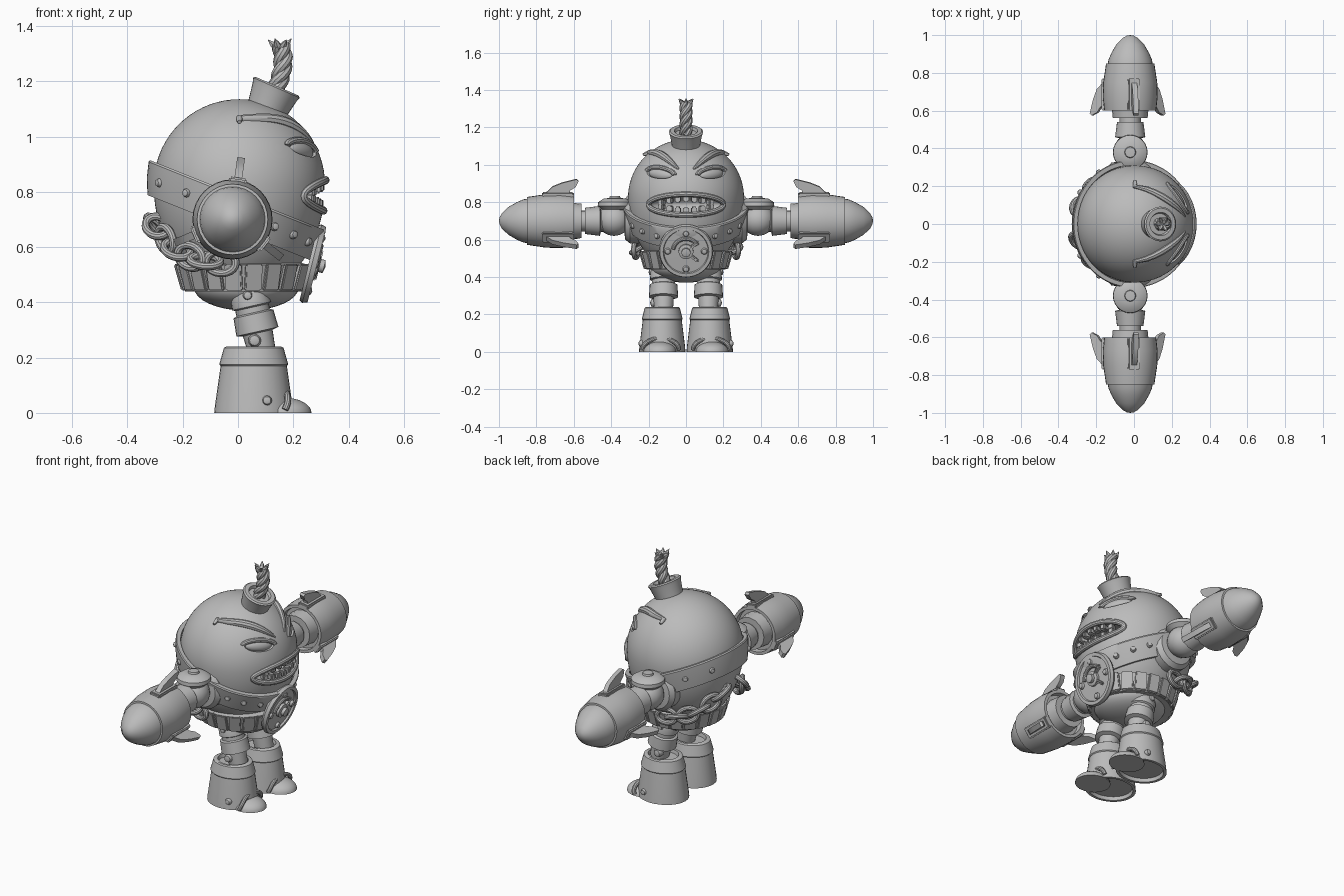
import bpy, bmesh
from math import sin, cos, pi, radians, sqrt
from mathutils import Matrix, Vector

if "Cube" in bpy.data.objects:
    bpy.data.objects.remove(bpy.data.objects["Cube"])

gray = bpy.data.materials.new("plain_gray")
gray.use_nodes = True
gray.diffuse_color = (0.5, 0.5, 0.5, 1)
gray.node_tree.nodes["Principled BSDF"].inputs["Base Color"].default_value = (0.5, 0.5, 0.5, 1)
parts = []


def add(name, mesh):
    ob = bpy.data.objects.new(name, mesh)
    bpy.context.scene.collection.objects.link(ob)
    mesh.materials.clear()
    mesh.materials.append(gray)
    parts.append(ob)
    return ob


def finish(name, bm, mat=Matrix()):
    bmesh.ops.transform(bm, matrix=mat, verts=bm.verts)
    bmesh.ops.remove_doubles(bm, verts=bm.verts, dist=1e-5)
    bmesh.ops.recalc_face_normals(bm, faces=bm.faces)
    mesh = bpy.data.meshes.new(name)
    bm.to_mesh(mesh)
    bm.free()
    return add(name, mesh)


def aim(loc, direction):
    q = Vector(direction).to_track_quat('Z', 'Y')
    return Matrix.Translation(loc) @ q.to_matrix().to_4x4()


def frame(x, y, z, loc):
    m = Matrix((x, y, z)).transposed().to_4x4()
    m.translation = loc
    return m


def skin(bm, rings, closed):
    rows = [[bm.verts.new(p) for p in ring] for ring in rings]
    n = len(rows[0])
    for a, b in zip(rows, rows[1:] + rows[:1] if closed else rows[1:]):
        for i in range(n):
            bm.faces.new((a[i], a[(i + 1) % n], b[(i + 1) % n], b[i]))


def lathe(name, profile, mat=Matrix(), segs=32, closed=False):
    bm = bmesh.new()
    skin(bm, [[(r * cos(2 * pi * i / segs), r * sin(2 * pi * i / segs), h)
               for i in range(segs)] for r, h in profile], closed)
    return finish(name, bm, mat)


def ball(name, size, mat=Matrix(), floor=None, u=32, v=16):
    bm = bmesh.new()
    bmesh.ops.create_uvsphere(bm, u_segments=u, v_segments=v, radius=1)
    bmesh.ops.scale(bm, vec=size, verts=bm.verts)
    if floor is not None:
        for vert in bm.verts:
            vert.co.z = max(vert.co.z, floor)
    return finish(name, bm, mat)


def block(name, size, mat, bevel=0.006):
    bm = bmesh.new()
    bmesh.ops.create_cube(bm, size=1)
    bmesh.ops.scale(bm, vec=size, verts=bm.verts)
    bmesh.ops.bevel(bm, geom=bm.edges[:], offset=bevel, segments=2, affect='EDGES')
    return finish(name, bm, mat)


def plate(name, outline, thick, mat):
    bm = bmesh.new()
    face = bm.faces.new([bm.verts.new((x, y, -thick / 2)) for x, y in outline])
    ext = bmesh.ops.extrude_face_region(bm, geom=[face])["geom"]
    bmesh.ops.translate(bm, vec=(0, 0, thick), verts=[g for g in ext if isinstance(g, bmesh.types.BMVert)])
    return finish(name, bm, mat)


def tube(name, points, radius, cyclic=False, taper=None):
    cu = bpy.data.curves.new(name, 'CURVE')
    cu.dimensions = '3D'
    cu.bevel_depth, cu.bevel_resolution, cu.use_fill_caps = radius, 3, True
    sp = cu.splines.new('POLY')
    sp.points.add(len(points) - 1)
    sp.use_cyclic_u = cyclic
    for i, p in enumerate(points):
        sp.points[i].co = (*p, 1)
        sp.points[i].radius = taper(i / (len(points) - 1)) if taper else 1
    tmp = bpy.data.objects.new(name + "_path", cu)
    bpy.context.scene.collection.objects.link(tmp)
    dg = bpy.context.evaluated_depsgraph_get()
    mesh = bpy.data.meshes.new_from_object(tmp.evaluated_get(dg))
    bpy.data.objects.remove(tmp)
    return add(name, mesh)


def rivet(name, loc, direction, r=0.016):
    lathe(name, [(r, -r), (r, 0), (r * 0.75, r * 0.6), (0, r * 0.85)], aim(loc, direction), 12)


MID = 0.825      # height of the widest part of the body
CX = 0.005


def body_r(z):
    return 0.31 * sqrt(max(0, 1 - ((z - MID) / (0.31 if z > MID else 0.41)) ** 2))


def surf(y, z, off=0):
    return Vector((CX + sqrt(max(0, (body_r(z) + off) ** 2 - y * y)), y, z))


# Bomb body with carved mouth and eye pockets
body = lathe("body", [(body_r(z), z) for z in
             [MID + (0.31 if a > 0 else 0.41) * sin(radians(a)) for a in range(-90, 91, 5)]],
             Matrix.Translation((CX, 0, 0)), 72)
cutters = [ball("mouth_cutter", (0.13, 0.205, 0.053), Matrix.Translation((0.275, 0, 0.787)))]
for s in (1, -1):
    centre = surf(s * 0.145, 0.962)
    n = (centre - Vector((CX, 0, MID))).normalized()
    t = Vector((0, s * 0.93, 0.36))
    t = (t - n * t.dot(n)).normalized()
    b = n.cross(t)
    cutters.append(ball("eye_cutter", (0.088, 0.037, 0.04), frame(t, b, n, centre)))
    ball("eyeball", (0.078, 0.034, 0.03), frame(t, b, n, centre - n * 0.027))
    up = b if b.z > 0 else -b
    arc = [centre + t * 0.092 * cos(a) + up * (0.026 * sin(a)) - n * (0.002 + 0.015 * cos(a) ** 2)
           for a in [pi * i / 12 for i in range(13)]]
    tube("eyelid", arc, 0.013)
    brow = [surf(s * (0.04 + 0.19 * k), 0.975 + 0.09 * sin(k * 2.1), -0.004) for k in [i / 12 for i in range(13)]]
    tube("brow", brow, 0.02, taper=lambda k: 0.35 + 0.75 * sin(pi * k))
for c in cutters:
    mod = body.modifiers.new("carve", 'BOOLEAN')
    mod.operation, mod.object, mod.solver = 'DIFFERENCE', c, 'EXACT'
    bpy.context.view_layer.objects.active = body
    bpy.ops.object.modifier_apply(modifier=mod.name)
    parts.remove(c)
    bpy.data.objects.remove(c)

# Lips and teeth
loop = [2 * pi * i / 48 for i in range(48)]
tube("lips", [surf(0.2 * cos(a), 0.787 + 0.055 * sin(a), -0.004 + 0.006 * abs(sin(a))) for a in loop], 0.015, True)
for k in range(-3, 4):
    y = k * 0.043
    for z, nm in ((0.818 - 0.002 * k * k, "upper_tooth"), (0.757 + 0.002 * k * k, "lower_tooth")):
        p = surf(y, z, -0.022)
        block(nm, (0.04, 0.034, 0.03), aim(p, (p.x, p.y, 0)) @ Matrix.Rotation(pi / 2, 4, 'Y'))

# Tilted harness band around the body
bm = bmesh.new()
rings = []
for t, off in [(0, 0.004), (0, 0.026), (0.06, 0.03), (0.5, 0.026), (1, 0.024), (1, 0.002)]:
    ring = []
    for a in [2 * pi * i / 72 for i in range(72)]:
        z = 0.7
        for _ in range(12):
            z = 0.785 - 0.13 * t - 0.4 * (body_r(z) + off) * cos(a)
        r = body_r(z) + off
        ring.append((CX + r * cos(a), r * sin(a), z))
    rings.append(ring)
skin(bm, rings, True)
finish("harness", bm)
for az in (32, 50, 66, 125, 150):
    for s in (1, -1):
        d = Vector((cos(radians(az)), s * sin(radians(az)), 0))
        z = 0.725 - 0.4 * 0.31 * d.x
        rivet("harness_rivet", d * (body_r(z) + 0.026) + Vector((CX, 0, z)), d)

# Segmented belt and hip bowl
lathe("belt", [(0.17, 0.44), (0.212, 0.44), (0.24, 0.535), (0.2, 0.545)], Matrix.Translation((0.02, 0, 0)), 40, True)
for i in range(20):
    a = 2 * pi * (i + 0.5) / 20
    d = Vector((cos(a), sin(a), 0))
    m = frame(d, Vector((-d.y, d.x, 0)), Vector((d.x * 0.28, d.y * 0.28, 0.96)), Vector((0.02, 0, 0.49)) + d * 0.227)
    block("belt_pad", (0.022, 0.062, 0.1), m, 0.005)
ball("hip_bowl", (0.19, 0.19, 0.085), Matrix.Translation((0.03, 0, 0.455)))

# Round buckle shield
sh = Matrix.Translation((0.268, 0, 0.54)) @ Matrix.Rotation(radians(104), 4, 'Y')
lathe("buckle", [(0, -0.012), (0.14, -0.012), (0.146, 0), (0.14, 0.018), (0.122, 0.018), (0.118, 0.008), (0, 0.01)], sh, 40)
lathe("buckle_boss", [(0.04, 0), (0.04, 0.024), (0.024, 0.028), (0.024, 0.045), (0, 0.05)], sh, 16)
for i in range(4):
    a = i * pi / 2
    rivet("buckle_rivet", sh @ Vector((0.098 * cos(a), 0.098 * sin(a), 0.01)), sh.to_3x3() @ Vector((0, 0, 1)), 0.018)
tube("buckle_arc", [sh @ Vector((0.07 * cos(a), 0.07 * sin(a), 0.014)) for a in
                    [radians(d) for d in range(120, 261, 10)]], 0.011)
for turn in (50, 130):
    block("buckle_bar", (0.11, 0.016, 0.03), sh @ Matrix.Rotation(radians(turn), 4, 'Z') @ Matrix.Translation((0.03, 0, 0.014)))

# Cap and twisted fuse
lathe("fuse_cap", [(0, -0.03), (0.07, -0.03), (0.086, 0.06), (0.092, 0.078), (0.084, 0.084), (0.062, 0.084),
                   (0.056, 0.068), (0, 0.068)], aim((0.108, 0, 1.105), (0.4, 0, 0.92)))
for k in range(3):
    strand = []
    for i in range(31):
        t = i / 30
        a = 2 * pi * (k / 3 + 1.3 * t)
        strand.append((0.133 + 0.03 * sin(2.3 * t) + 0.016 * cos(a), 0.016 * sin(a), 1.16 + 0.17 * t))
    tube("fuse_strand", strand, 0.02)
for k in range(6):
    d = Vector((cos(k * pi / 3), sin(k * pi / 3), 1.3 - 0.3 * (k % 2)))
    lathe("fuse_fray", [(0.015, 0), (0.011, 0.025), (0, 0.048)], aim((0.153 + 0.012 * d.x, 0.012 * d.y, 1.318), d), 6)

FIN = [(0.12, 0.75), (0.15, 0.75), (0.185, 0.715), (0.207, 0.66), (0.226, 0.585), (0.215, 0.575), (0.185, 0.59),
       (0.165, 0.62), (0.12, 0.63)]
for s in (1, -1):
    # Shoulder, forearm and rocket fist
    axis = Vector((0, s, 0))
    arm = aim((-0.02, 0, 0.70), axis)
    lathe("shoulder_socket", [(0.12, 0.24), (0.12, 0.3), (0.1, 0.325), (0.06, 0.33)], arm, 24)
    ball("shoulder_joint", (0.09, 0.09, 0.085), Matrix.Translation((-0.02, s * 0.385, 0.705)), u=16, v=10)
    lathe("shoulder_pad", [(0, 0.755), (0.07, 0.76), (0.092, 0.78), (0.09, 0.8), (0.06, 0.82), (0.03, 0.822),
                           (0.027, 0.832), (0, 0.834)], Matrix.Translation((-0.02, s * 0.38, 0)), 24)
    block("shoulder_strap", (0.08, 0.12, 0.03), Matrix.Translation((-0.02, s * 0.31, 0.79)))
    lathe("forearm", [(0.06, 0.4), (0.06, 0.455), (0.08, 0.46), (0.07, 0.54), (0.056, 0.54), (0.056, 0.56),
                      (0.092, 0.56), (0.1, 0.64)], arm, 16)
    lathe("rocket_shell", [(0, 0.63), (0.118, 0.63), (0.12, 0.6), (0.137, 0.6), (0.145, 0.67), (0.143, 0.75),
                           (0.13, 0.835), (0.128, 0.85), (0.1, 0.852)], arm)
    lathe("rocket_nose", [(0.12, 0.84), (0.115, 0.87), (0.1, 0.905), (0.074, 0.95), (0.04, 0.985), (0.018, 0.997), (0, 1)], arm)
    for ang in (82, 202, 322):
        rad = Vector((cos(radians(ang)), 0, sin(radians(ang))))
        m = frame(rad, axis, rad.cross(axis), (-0.02, 0, 0.70))
        plate("rocket_fin", FIN, 0.028, m)
        block("fin_mount", (0.03, 0.17, 0.065), m @ Matrix.Translation((0.138, 0.685, 0)))

    # Leg segments
    leg = aim((0.078, s * 0.12, 0.26), (-0.045, 0, 0.2))
    lathe("leg", [(0.05, -0.04), (0.055, 0.03), (0.078, 0.035), (0.074, 0.1), (0.062, 0.105), (0.062, 0.125),
                  (0.072, 0.13), (0.07, 0.17), (0.05, 0.22)], leg, 24)
    rivet("ankle_bolt", (0.06, s * 0.172, 0.262), axis, 0.024)
    rivet("knee_bolt", (0.035, s * 0.185, 0.425), axis, 0.018)

    # Boot with cuff, recessed sole and toe cap
    boot = Matrix.Translation((0.057, s * 0.127, 0)) @ Matrix.Diagonal((1, 0.87, 1, 1))
    lathe("boot", [(0, 0.02), (0.122, 0.02), (0.126, 0), (0.143, 0), (0.14, 0.03), (0.12, 0.17), (0.125, 0.175),
                   (0.108, 0.235), (0.1, 0.24), (0.085, 0.24), (0.08, 0.22), (0, 0.22)], boot)
    ball("toe_cap", (0.098, 0.088, 0.055), Matrix.Translation((0.168, s * 0.14, 0)), 0)
    tube("toe_trim", [(0.2 - 0.06 * sin(a) ** 2 + 0.035 * sin(a) - 0.03 * cos(a) ** 2,
                       s * (0.135 + 0.098 * cos(a)), 0.012 + 0.06 * sin(a))
                      for a in [pi * i / 14 for i in range(15)]], 0.012)
    rivet("boot_rivet", (0.105, s * 0.24, 0.045), axis, 0.018)

    # Chain hanging from the back of the harness to the belt
    path = []
    for i in range(6):
        t = i / 5
        a = radians(163 - 60 * t)
        r = 0.305 - 0.03 * t
        path.append(Vector((r * cos(a), s * r * sin(a), 0.545 + 0.13 * (1 - t) ** 2)))
    for i, p in enumerate(path):
        tan = (path[min(i + 1, 5)] - path[max(i - 1, 0)]).normalized()
        out = Vector((p.x, p.y, 0)).normalized()
        side = tan.cross(out).normalized()
        wide = side if i % 2 else (out + side * 0.5).normalized()
        tube("chain_link", [p + tan * 0.055 * cos(q) + wide * 0.04 * sin(q) for q in loop[::2]], 0.0145, True)

bpy.ops.object.select_all(action='DESELECT')
for ob in parts:
    ob.select_set(True)
bpy.context.view_layer.objects.active = body
bpy.ops.object.shade_smooth_by_angle(angle=radians(35))
